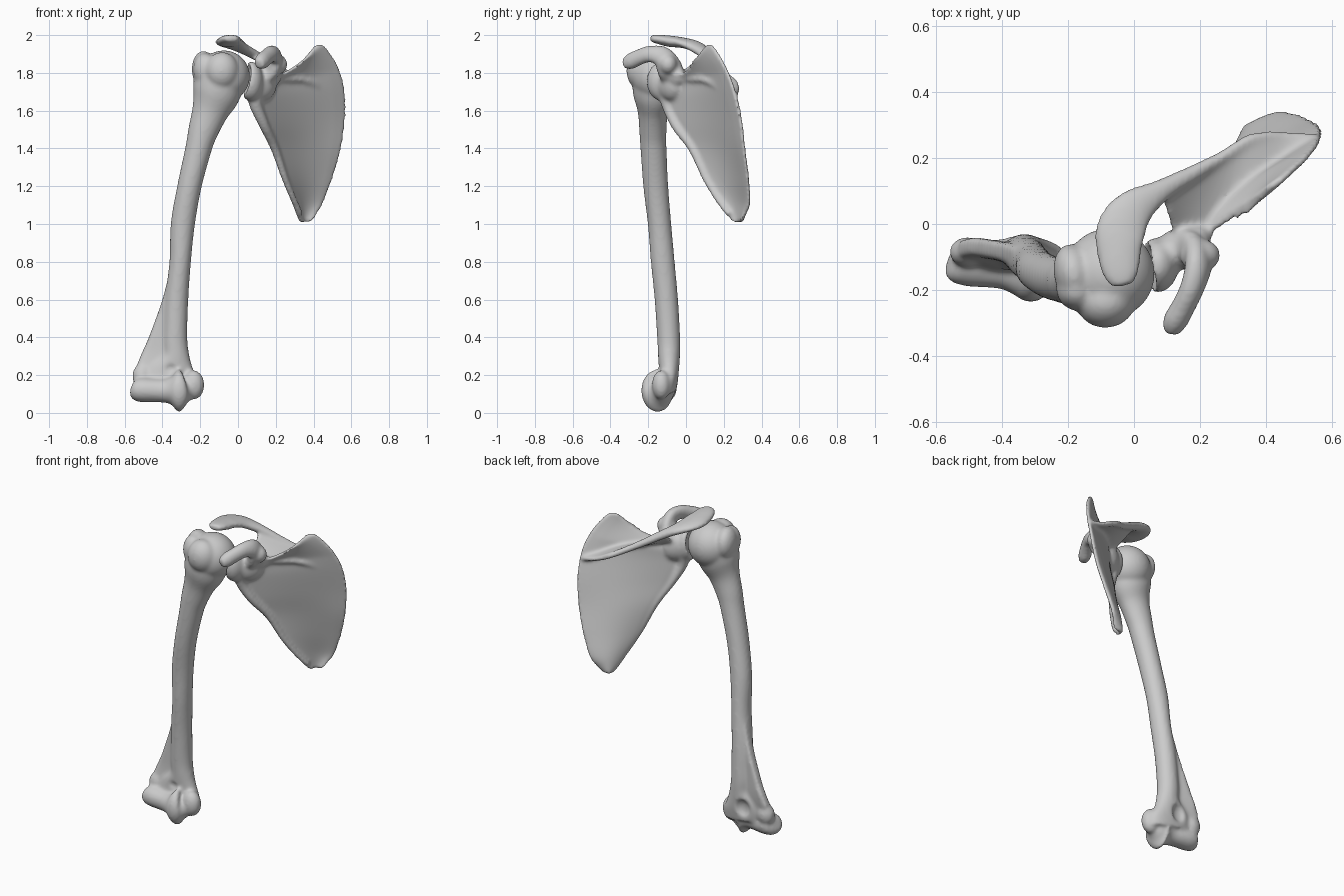
import bpy, bmesh, math
from mathutils import Vector, Matrix


def spline(pts, n):
    """Smooth interpolation through equal-length tuples."""
    out = []
    for i in range(len(pts) - 1):
        a, b = pts[max(i - 1, 0)], pts[i]
        c, d = pts[i + 1], pts[min(i + 2, len(pts) - 1)]
        for k in range(n):
            t = k / n
            out.append([q + .5 * t * (r - p + t * (2 * p - 5 * q + 4 * r - s + t * (3 * (q - r) + s - p)))
                        for p, q, r, s in zip(a, b, c, d)])
    return out + [list(pts[-1])]


def loft(bm, rings):
    vs = [[bm.verts.new(p) for p in ring] for ring in rings]
    m = len(vs[0])
    for a, b in zip(vs, vs[1:]):
        for j in range(m):
            bm.faces.new((a[j], a[(j + 1) % m], b[(j + 1) % m], b[j]))
    bm.faces.new(vs[0][::-1])
    bm.faces.new(vs[-1])


def tube(bm, pts, ref, n=6, sides=28):
    """Elliptical tube through (x, y, z, half width, half thickness)."""
    pts = spline(pts, n)
    c = [Vector(p[:3]) for p in pts]
    rings = []
    for i, p in enumerate(pts):
        tan = (c[min(i + 1, len(c) - 1)] - c[max(i - 1, 0)]).normalized()
        side = tan.cross(Vector(ref)).normalized()
        up = side.cross(tan)
        rings.append([c[i] + side * p[3] * math.cos(a) + up * p[4] * math.sin(a)
                      for a in (math.tau * k / sides for k in range(sides))])
    loft(bm, rings)


def sheet(bm, rows, normal, thick, bulge=0, sag=0, cols=16):
    """Thin plate spanned between two edges, given as (edge A xyz, edge B xyz)."""
    nrm = Vector(normal).normalized()
    rows = spline(rows, 6)
    rings = []
    for i, r in enumerate(rows):
        a, b = Vector(r[:3]), Vector(r[3:])
        f = max(0, 1 - i / 14)
        front, back = [], []
        for k in range(cols + 1):
            u = k / cols
            s = math.sin(math.pi * u)
            p = a.lerp(b, u) + nrm * bulge * s * (1 - 1.6 * f) - Vector((0, 0, sag * s * f))
            h = nrm * thick * (.7 + .3 * min(1, 3 * s)) / 2
            front.append(p - h)
            back.append(p + h)
        rings.append(front + back[::-1])
    loft(bm, rings)


def ball(bm, loc, rad, rot=0):
    m = Matrix.Translation(loc) @ Matrix.Rotation(rot, 4, 'Z') @ Matrix.Diagonal((*rad, 1))
    bmesh.ops.create_uvsphere(bm, u_segments=40, v_segments=24, radius=1, matrix=m)


def make(name, bm):
    bmesh.ops.recalc_face_normals(bm, faces=bm.faces)
    me = bpy.data.meshes.new(name)
    bm.to_mesh(me)
    bm.free()
    ob = bpy.data.objects.new(name, me)
    bpy.context.collection.objects.link(ob)
    return ob


def fuse(name, bm, cuts, voxel):
    """Melt the overlapping parts into one bone and carve the hollows."""
    ob = make(name, bm)
    helpers = []

    def remesh():
        r = ob.modifiers.new("melt", 'REMESH')
        r.mode, r.voxel_size, r.use_smooth_shade = 'VOXEL', voxel, True
    remesh()
    for loc, rad in cuts:
        cb = bmesh.new()
        ball(cb, loc, rad)
        cut = make("cutter", cb)
        cut.hide_render = True
        helpers.append(cut)
        m = ob.modifiers.new("hollow", 'BOOLEAN')
        m.operation, m.solver, m.object = 'DIFFERENCE', 'EXACT', cut
    remesh()
    s = ob.modifiers.new("soften", 'SMOOTH')
    s.factor, s.iterations = .5, 8
    dg = bpy.context.evaluated_depsgraph_get()
    me = bpy.data.meshes.new_from_object(ob.evaluated_get(dg))
    ob.modifiers.clear()
    ob.data = me
    for p in me.polygons:
        p.use_smooth = True
    for h in helpers:
        bpy.data.objects.remove(h)


# Upper arm bone: shaft
arm = bmesh.new()
tube(arm, [(-.10, -.165, 1.76, .135, .12), (-.118, -.17, 1.68, .125, .11), (-.15, -.175, 1.59, .096, .08),
           (-.185, -.175, 1.49, .08, .072), (-.209, -.172, 1.4, .07, .069), (-.257, -.16, 1.2, .064, .066),
           (-.292, -.14, 1, .064, .062), (-.306, -.123, .8, .057, .063), (-.325, -.104, .6, .062, .062),
           (-.333, -.092, .4, .065, .061), (-.33, -.09, .3, .075, .058), (-.35, -.09, .21, .14, .053),
           (-.365, -.1, .13, .16, .05)], (0, 1, 0))
# Outer ridge flaring to the elbow
sheet(arm, [(-.355, -.11, .78, -.29, -.11, .78), (-.4, -.085, .6, -.32, -.1, .6),
            (-.472, -.07, .4, -.32, -.1, .4), (-.516, -.068, .3, -.32, -.1, .3),
            (-.55, -.085, .2, -.32, -.1, .2), (-.54, -.1, .13, -.32, -.11, .13)], (0, 1, 0), .06)
# Elbow roller
tube(arm, [(-.56, -.115, .13, .035, .035), (-.54, -.12, .125, .06, .06), (-.5, -.12, .122, .07, .066),
           (-.45, -.125, .12, .068, .064), (-.39, -.135, .118, .064, .064), (-.35, -.142, .118, .075, .076),
           (-.312, -.147, .118, .09, .115), (-.285, -.14, .12, .068, .07), (-.26, -.135, .13, .045, .05)],
     (0, 0, 1))
# Knobs beside the elbow
ball(arm, (-.237, -.13, .148), (.059, .05, .078))
ball(arm, (-.505, -.085, .195), (.055, .045, .065))
# Ball head and the shoulder knobs
ball(arm, (-.075, -.15, 1.782), (.138, .137, .137))
ball(arm, (-.085, -.235, 1.81), (.09, .08, .1), .1)
ball(arm, (-.183, -.15, 1.82), (.06, .09, .096), .2)
ball(arm, (-.175, -.2, 1.815), (.06, .065, .09), .6)
fuse("humerus", arm, [((-.375, -.015, .21), (.06, .05, .07)), ((-.36, -.155, .235), (.04, .022, .03))], .0085)

# Shoulder blade: plate
sc = bmesh.new()
plate = [(.19, -.075, 1.78, .405, .11, 1.945), (.165, -.08, 1.765, .452, .14, 1.945),
         (.12, -.09, 1.73, .52, .2, 1.85), (.085, -.115, 1.64, .56, .25, 1.73),
         (.125, -.055, 1.52, .566, .29, 1.57), (.18, .03, 1.4, .543, .31, 1.4), (.235, .1, 1.24, .497, .33, 1.24),
         (.285, .17, 1.12, .447, .335, 1.11), (.315, .22, 1.045, .415, .31, 1.05), (.335, .25, 1.008, .39, .285, 1.01)]
sheet(sc, plate, (-.6, .78, .05), .028, .03, .035)
# Thick outer border
tube(sc, [(.09, -.1, 1.72, .05, .06), (.095, -.095, 1.63, .035, .035), (.14, -.05, 1.52, .027, .028),
          (.195, .035, 1.4, .023, .024), (.25, .108, 1.24, .019, .021), (.3, .178, 1.12, .016, .018),
          (.335, .23, 1.05, .013, .014)], (0, 1, 0))
# Spine wall on the back
crest = [(.548, .265, 1.68), (.46, .265, 1.7), (.36, .258, 1.745), (.27, .205, 1.79), (.19, .16, 1.835),
         (.08, .1, 1.9)]
roots = [(.54, .24, 1.69), (.46, .18, 1.72), (.36, .09, 1.76), (.27, .02, 1.765), (.19, -.04, 1.77), (.13, -.06, 1.77)]
sheet(sc, [r + c for r, c in zip(roots, crest)], (.3, .2, .93), .028)
# Spine crest widening into the flat roof over the joint
widths = [(.012, .01), (.016, .014), (.018, .018), (.018, .02), (.024, .022), (.036, .026)]
tube(sc, [c + w for c, w in zip(crest, widths)] +
     [(.0, .045, 1.942, .064, .027), (-.04, -.02, 1.96, .077, .028), (-.045, -.09, 1.968, .068, .03),
      (-.04, -.15, 1.978, .056, .024), (-.035, -.188, 1.982, .032, .017)], (0, 0, 1))
# Hooked process in front
tube(sc, [(.13, -.07, 1.76, .06, .045), (.18, -.085, 1.82, .07, .042), (.195, -.125, 1.885, .058, .038),
          (.178, -.19, 1.9, .046, .036), (.15, -.25, 1.882, .043, .036), (.125, -.295, 1.86, .043, .037),
          (.112, -.33, 1.845, .027, .024)], (1, 0, .4))
ball(sc, (.2, -.095, 1.845), (.062, .05, .055))
# Neck and socket
ball(sc, (.125, -.08, 1.74), (.09, .06, .09), .65)
ball(sc, (.17, -.06, 1.785), (.07, .045, .06), .65)
ball(sc, (.07, -.125, 1.755), (.065, .083, .105))
fuse("scapula", sc, [((-.075, -.15, 1.785), (.149, .148, .148))], .0085)
